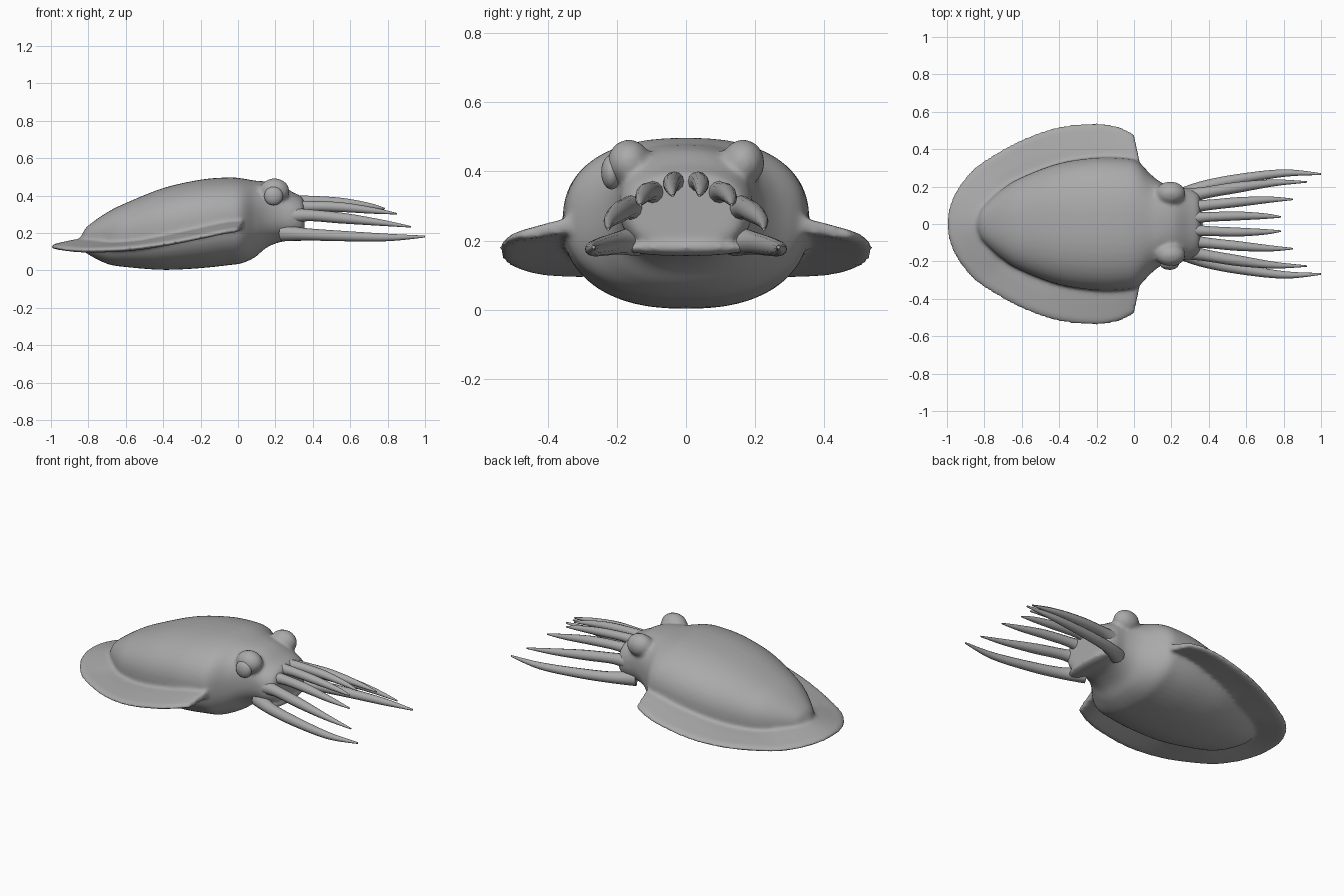
import bpy, bmesh
from math import cos, sin, pi, copysign
from mathutils import Vector, Matrix

old = bpy.data.objects.get("Cube")
if old:
    bpy.data.objects.remove(old, do_unlink=True)

skin = bpy.data.materials.new("plain grey")
skin.use_nodes = True
GREY = (0.4, 0.4, 0.4, 1)
skin.diffuse_color = GREY
skin.node_tree.nodes["Principled BSDF"].inputs["Base Color"].default_value = GREY


def resample(rows, steps):
    """Smooth curve through rows of numbers."""
    rows = [Vector(r) for r in rows]
    out = []
    for i in range(len(rows) - 1):
        a, b = rows[i], rows[i + 1]
        ta = (b - rows[max(i - 1, 0)]) / 2
        tb = (rows[min(i + 2, len(rows) - 1)] - a) / 2
        for k in range(steps):
            t = k / steps
            h = t * t * (3 - 2 * t)
            out.append(a * (1 - h) + b * h + ta * t * (1 - t) ** 2 - tb * t * t * (1 - t))
    return out + [rows[-1]]


def add_object(name, bm):
    bmesh.ops.recalc_face_normals(bm, faces=bm.faces)
    for f in bm.faces:
        f.smooth = True
    mesh = bpy.data.meshes.new(name)
    bm.to_mesh(mesh)
    bm.free()
    mesh.materials.append(skin)
    ob = bpy.data.objects.new(name, mesh)
    bpy.context.collection.objects.link(ob)
    return ob


def loft(name, rings):
    bm = bmesh.new()
    loops = [[bm.verts.new(p) for p in ring] for ring in rings]
    n = len(loops[0])
    for a, b in zip(loops, loops[1:]):
        for j in range(n):
            bm.faces.new((a[j], a[(j + 1) % n], b[(j + 1) % n], b[j]))
    bm.faces.new(loops[0])
    bm.faces.new(loops[-1])
    return add_object(name, bm)


def ellipsoid(name, centre, radii):
    bm = bmesh.new()
    bmesh.ops.create_uvsphere(bm, u_segments=32, v_segments=20, radius=1,
                              matrix=Matrix.LocRotScale(Vector(centre), None, Vector(radii)))
    return add_object(name, bm)


# Mantle and head: x, half width, bottom, top
stations = [
    (-0.845, 0.01, 0.14, 0.17), (-0.83, 0.05, 0.11, 0.2), (-0.8, 0.1, 0.085, 0.24),
    (-0.7, 0.19, 0.035, 0.31), (-0.6, 0.25, 0.018, 0.36), (-0.4, 0.325, 0.003, 0.44),
    (-0.2, 0.355, 0.012, 0.485), (-0.05, 0.352, 0.028, 0.497), (0.02, 0.335, 0.038, 0.492),
    (0.09, 0.265, 0.07, 0.48), (0.15, 0.22, 0.12, 0.475), (0.22, 0.195, 0.15, 0.46),
    (0.29, 0.19, 0.16, 0.42), (0.34, 0.17, 0.17, 0.395), (0.355, 0.14, 0.19, 0.37)]


def body_ring(row, count=48):
    x, w, low, high = row
    ring = []
    for k in range(count):
        c, s = cos(2 * pi * k / count), sin(2 * pi * k / count)
        y = copysign(abs(c) ** 0.84, c) * w
        z = copysign(abs(s) ** 0.84, s) * (high - low) / 2
        ring.append((x, y, (low + high) / 2 + z))
    return ring


body = loft("body", [body_ring(r) for r in resample(stations, 5)])

# Fin skirt: outer x, outer y, inner x, inner y, outer z, inner z
half = [
    (-1, 0, -0.78, 0, 0.125, 0.155), (-0.975, 0.13, -0.77, 0.05, 0.12, 0.15),
    (-0.9, 0.25, -0.7, 0.13, 0.11, 0.14), (-0.8, 0.34, -0.62, 0.18, 0.107, 0.13),
    (-0.6, 0.452, -0.5, 0.24, 0.115, 0.14), (-0.4, 0.52, -0.38, 0.28, 0.14, 0.168),
    (-0.2, 0.54, -0.2, 0.3, 0.178, 0.21), (-0.08, 0.52, -0.08, 0.3, 0.203, 0.238),
    (0, 0.48, 0.04, 0.28, 0.215, 0.255)]
mirrored = [(a, -b, c, -d, e, f) for a, b, c, d, e, f in half[:0:-1]]


def fin_ring(row):
    ox, oy, ix, iy, oz, iz = row
    outer, inner = Vector((ox, oy, oz)), Vector((ix, iy, iz))
    profile = [(0, 0.026), (0.5, 0.022), (0.9, 0.015), (1, 0.004),
               (1, -0.004), (0.9, -0.015), (0.5, -0.018), (0, -0.022)]
    return [inner.lerp(outer, t) + Vector((0, 0, dz)) for t, dz in profile]


fin = loft("fin", [fin_ring(r) for r in resample(mirrored + half, 6)])

# Brow bumps and the web under the mouth
parts = [body, fin, ellipsoid("web", (0.31, 0, 0.18), (0.06, 0.19, 0.025))]
for side in (-1, 1):
    parts.append(ellipsoid("brow", (0.195, side * 0.165, 0.425), (0.08, 0.062, 0.067)))

# Blend these into one soft skin
bpy.ops.object.select_all(action="DESELECT")
for p in parts:
    p.select_set(True)
bpy.context.view_layer.objects.active = body
bpy.ops.object.join()
body.name = "body_with_fin"
remesh = body.modifiers.new("blend", "REMESH")
remesh.mode = "VOXEL"
remesh.voxel_size = 0.01
remesh.use_smooth_shade = True
soften = body.modifiers.new("soften", "SMOOTH")
soften.factor = 0.5
soften.iterations = 8

# Eye
ellipsoid("eye", (0.19, -0.215, 0.398), (0.05, 0.03, 0.05))

# Arms: path points with a radius each, mirrored to both sides
arms = {
    "top_arm": [(0.27, 0.03, 0.36, 0.04), (0.38, 0.037, 0.372, 0.027), (0.55, 0.043, 0.364, 0.024),
                (0.7, 0.042, 0.346, 0.015), (0.785, 0.038, 0.33, 0.004)],
    "upper_arm": [(0.27, 0.09, 0.33, 0.045), (0.38, 0.1, 0.342, 0.029), (0.55, 0.117, 0.338, 0.026),
                  (0.72, 0.13, 0.32, 0.017), (0.85, 0.132, 0.303, 0.004)],
    "side_arm": [(0.26, 0.14, 0.29, 0.05), (0.37, 0.165, 0.295, 0.032), (0.55, 0.195, 0.28, 0.029),
                 (0.75, 0.22, 0.257, 0.018), (0.925, 0.225, 0.233, 0.004)],
    "lower_arm": [(0.24, 0.14, 0.2, 0.045), (0.36, 0.195, 0.193, 0.033), (0.55, 0.238, 0.184, 0.028),
                  (0.8, 0.272, 0.176, 0.02), (1, 0.267, 0.181, 0.005)]}
for name, path in arms.items():
    for side, label in ((1, "left"), (-1, "right")):
        curve = bpy.data.curves.new(name, "CURVE")
        curve.dimensions = "3D"
        curve.bevel_depth = 1
        curve.bevel_resolution = 4
        curve.use_fill_caps = True
        points = resample(path, 5)
        spline = curve.splines.new("POLY")
        spline.points.add(len(points) - 1)
        for p, (x, y, z, r) in zip(spline.points, points):
            p.co = (x, y * side, z, 1)
            p.radius = r
        spline.use_smooth = True
        curve.materials.append(skin)
        bpy.context.collection.objects.link(bpy.data.objects.new(label + "_" + name, curve))
